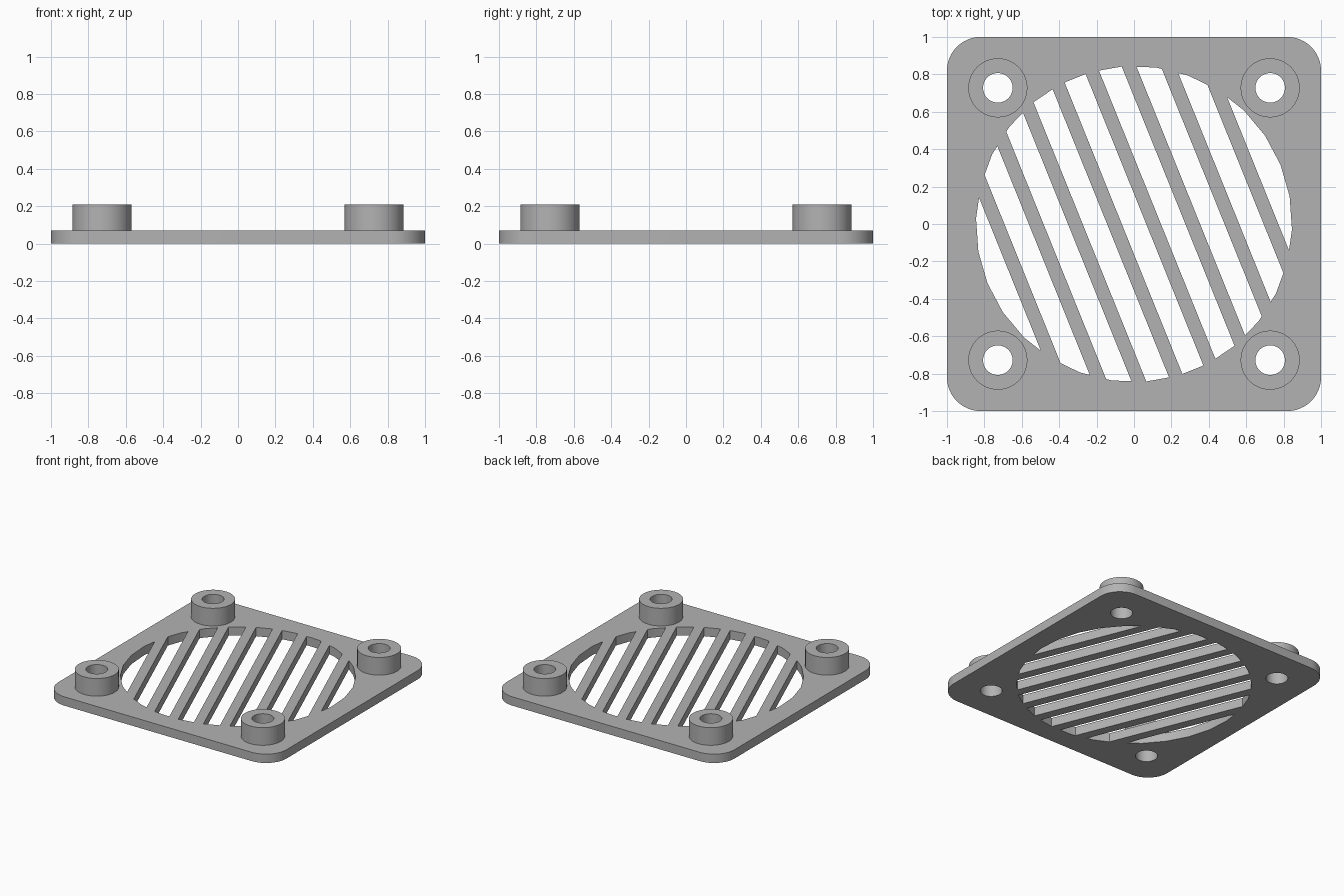
import bpy, bmesh, math
from mathutils import Vector

PLATE_H, BOSS_H = 0.07, 0.21
BOSS_AT, BOSS_R, HOLE_R = 0.728, 0.158, 0.079
VENT_R, TILT = 0.845, math.radians(22)
PITCH, SLAT_W, SLATS = 0.194, 0.073, 8

if "Cube" in bpy.data.objects:
    bpy.data.objects.remove(bpy.data.objects["Cube"])

grey = bpy.data.materials.new("light grey")
grey.use_nodes = True
colour = (0.45, 0.45, 0.45, 1)
grey.diffuse_color = colour
grey.node_tree.nodes["Principled BSDF"].inputs["Base Color"].default_value = colour


def circle(radius, count, cx=0, cy=0, start=0):
    return [(cx + radius * math.cos(start + math.tau * i / count),
             cy + radius * math.sin(start + math.tau * i / count)) for i in range(count)]


def add_prism(bm, points, z0, z1):
    """Extrude a closed outline between two heights."""
    face = bm.faces.new([bm.verts.new((x, y, z0)) for x, y in points])
    top = bmesh.ops.extrude_face_region(bm, geom=[face])["geom"]
    bmesh.ops.translate(bm, vec=(0, 0, z1 - z0),
                        verts=[v for v in top if isinstance(v, bmesh.types.BMVert)])
    bmesh.ops.recalc_face_normals(bm, faces=bm.faces)


def make_object(name, bm):
    mesh = bpy.data.meshes.new(name)
    bm.to_mesh(mesh)
    bm.free()
    mesh.materials.append(grey)
    obj = bpy.data.objects.new(name, mesh)
    bpy.context.collection.objects.link(obj)
    return obj


def activate(obj):
    bpy.ops.object.select_all(action="DESELECT")
    obj.select_set(True)
    bpy.context.view_layer.objects.active = obj


def smooth(obj):
    activate(obj)
    bpy.ops.object.shade_smooth_by_angle(angle=math.radians(30))


corners = [(sx, sy) for sx in (-1, 1) for sy in (-1, 1)]

# Square plate with rounded corners
bm = bmesh.new()
radius, steps = 0.18, 12
outline = []
for q, (sx, sy) in enumerate([(1, 1), (-1, 1), (-1, -1), (1, -1)]):
    for i in range(steps + 1):
        a = math.pi / 2 * (q + i / steps)
        outline.append((sx * (1 - radius) + radius * math.cos(a),
                        sy * (1 - radius) + radius * math.sin(a)))
add_prism(bm, outline, 0, PLATE_H)
plate = make_object("vent_plate", bm)

# Cutter: slots are strips of a disc lying between the slats, plus screw holes
bm = bmesh.new()
across = Vector((math.cos(TILT), math.sin(TILT), 0))
for k in range(SLATS + 1):
    middle = (k - SLATS / 2) * PITCH
    half = (PITCH - SLAT_W) / 2
    low = middle - half if k > 0 else -2
    high = middle + half if k < SLATS else 2
    strip = bmesh.new()
    strip.faces.new([strip.verts.new((x, y, 0)) for x, y in circle(VENT_R, 30, start=TILT)])
    for offset, side in ((low, -1), (high, 1)):
        bmesh.ops.bisect_plane(strip, geom=strip.verts[:] + strip.edges[:] + strip.faces[:],
                               plane_co=across * offset, plane_no=across * side,
                               clear_outer=True)
    strip.faces.ensure_lookup_table()
    points = [v.co.to_2d()[:] for v in strip.faces[0].verts]
    strip.free()
    add_prism(bm, points, -0.1, PLATE_H + 0.1)
for sx, sy in corners:
    add_prism(bm, circle(HOLE_R, 48, sx * BOSS_AT, sy * BOSS_AT), -0.1, PLATE_H + 0.1)
cutter = make_object("slot_cutter", bm)
cutter.hide_render = True

activate(plate)
cut = plate.modifiers.new("slots", "BOOLEAN")
cut.operation, cut.solver, cut.object = "DIFFERENCE", "EXACT", cutter
bpy.ops.object.modifier_apply(modifier=cut.name)
bpy.data.objects.remove(cutter)
smooth(plate)

# Hollow screw bosses standing on the plate
for sx, sy in corners:
    bm = bmesh.new()
    profile = [(BOSS_R, PLATE_H), (BOSS_R, BOSS_H), (HOLE_R, BOSS_H), (HOLE_R, PLATE_H)]
    rings = [[bm.verts.new((x, y, z)) for x, y in circle(r, 48, sx * BOSS_AT, sy * BOSS_AT)]
             for r, z in profile]
    for a, b in zip(rings, rings[1:]):
        for i in range(48):
            j = (i + 1) % 48
            bm.faces.new((a[i], a[j], b[j], b[i]))
    name = ("front" if sy < 0 else "back") + ("_left" if sx > 0 else "_right") + "_boss"
    smooth(make_object(name, bm))
